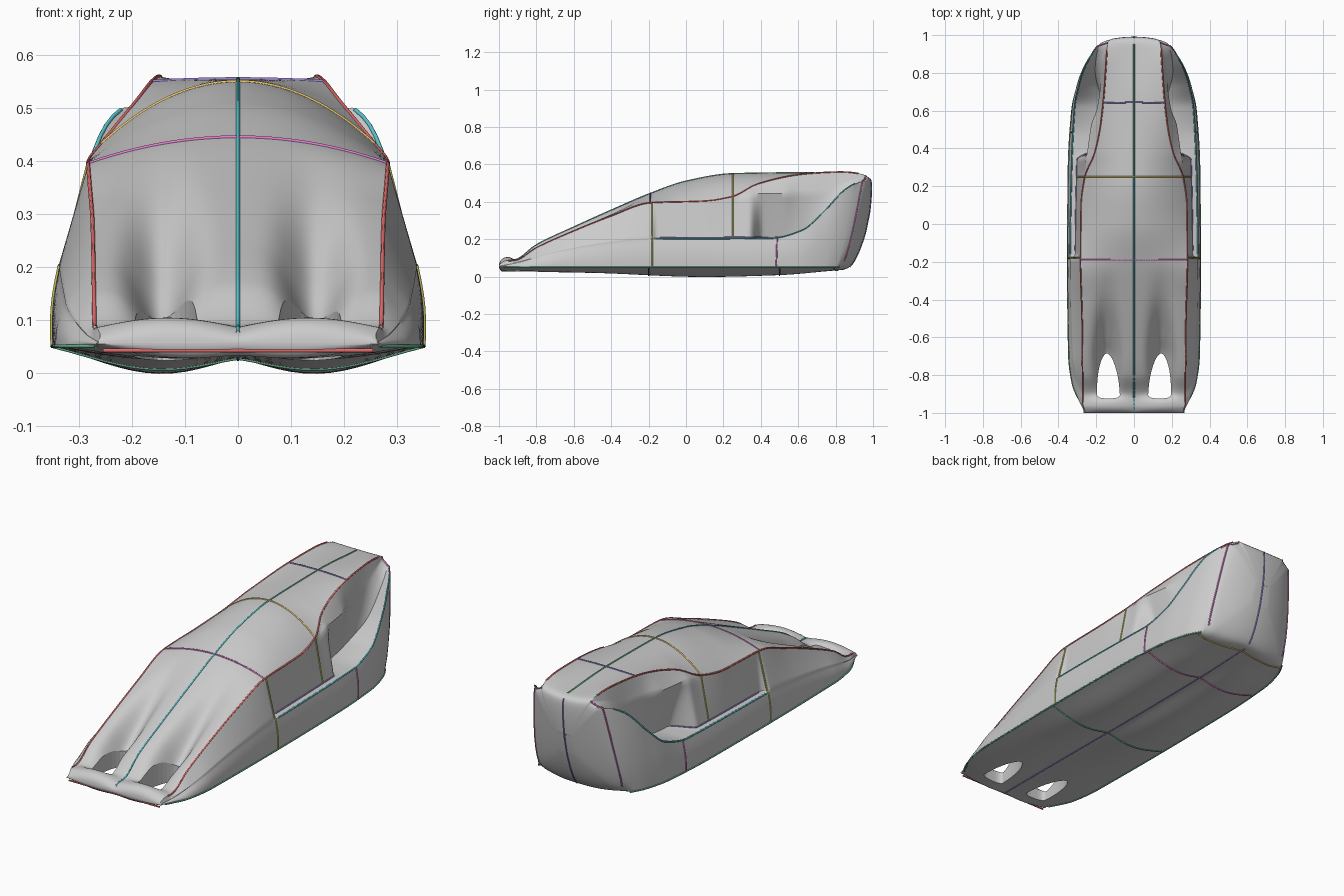
import bpy, bmesh, math
from mathutils import Vector

if "Cube" in bpy.data.objects:
    bpy.data.objects.remove(bpy.data.objects["Cube"])

# ---- profile helpers ------------------------------------------------------
def curve(*pairs):
    """Monotone cubic through (y, value) pairs."""
    ys, vs = [p[0] for p in pairs], [p[1] for p in pairs]
    sl = [(vs[i + 1] - vs[i]) / (ys[i + 1] - ys[i]) for i in range(len(ys) - 1)]
    tan = [sl[0]] + [2 * a * b / (a + b) if a * b > 0 else 0 for a, b in zip(sl, sl[1:])] + [sl[-1]]
    def f(y):
        y = min(max(y, ys[0]), ys[-1])
        i = max(k for k in range(len(ys) - 1) if ys[k] <= y)
        h = ys[i + 1] - ys[i]
        t = (y - ys[i]) / h
        return ((2*t**3 - 3*t**2 + 1) * vs[i] + (t**3 - 2*t**2 + t) * h * tan[i]
                + (3*t**2 - 2*t**3) * vs[i + 1] + (t**3 - t**2) * h * tan[i + 1])
    return f

# body lines as functions of y
top_z = curve((-1, .065), (-.965, .085), (-.92, .088), (-.8, .17), (-.6, .265), (-.4, .355),
              (-.19, .445), (0, .51), (.25, .55), (.6, .555), (.82, .535))
roof_x = curve((-1, .255), (-.95, .27), (-.5, .275), (-.19, .283), (.1, .28), (.25, .26),
               (.38, .207), (.55, .17), (.82, .14))
roof_z = curve((-1, .06), (-.965, .085), (-.92, .085), (-.8, .155), (-.6, .245), (-.4, .325),
               (-.19, .395), (.1, .405), (.25, .43), (.38, .495), (.6, .55), (.74, .56), (.82, .545))
sill_x = curve((-1, .25), (-.95, .28), (-.85, .325), (-.7, .345), (-.2, .351), (.3, .347),
               (.6, .328), (.73, .295), (.82, .245))
fender_x = curve((-1, .26), (-.9, .29), (-.7, .326), (-.2, .338), (.3, .33), (.6, .314),
                 (.7, .285), (.77, .24), (.82, .19))
fender_z = curve((-1, .055), (-.9, .075), (-.7, .13), (-.4, .18), (-.19, .2), (.45, .205),
                 (.6, .25), (.68, .34), (.76, .47), (.82, .52))
inset = curve((-1, 0), (-.19, 0), (-.16, .028), (.34, .028), (.41, .14), (.6, .14), (.75, .05), (.82, .006))
ledge_z = curve((-1, .057), (-.9, .077), (-.7, .133), (-.4, .185), (-.19, .206), (.45, .212),
                (.6, .235), (.68, .29), (.76, .43), (.82, .525))
shelf = curve((-1, 0), (.25, 0), (.36, .038), (.5, .05), (.58, .03), (.76, .015), (.82, .001))
floor_z = curve((-1, .033), (-.5, .03), (.1, .026), (.5, .028), (.82, .04))
belly = curve((-1, .006), (-.5, .012), (.1, .03), (.5, .022), (.82, .004))
dip = curve((-1, 0), (-.94, 0), (-.9, .03), (-.8, .1), (-.7, .122), (-.6, .09), (-.35, .015), (-.2, 0), (0, 0))
shear = curve((-1, 0), (.35, 0), (.6, .04), (.82, .13))
TAIL_ARC = .035

def section(y):
    """Right half of a cross-section: six strips from keel to roof centre."""
    S, F = (sill_x(y), .05), (fender_x(y), fender_z(y))
    G, R = (F[0] - inset(y), ledge_z(y)), (roof_x(y), roof_z(y))
    k = min(1, max(0, (y - .2) / .16))                # deck below the roof edge
    k = k * k * (3 - 2 * k)
    t = .5 + .5 * (1 - k)
    deck = (R[0] + shelf(y), max(min(R[1], .445), G[1] + .6 * (R[1] - G[1])))
    mid = (G[0] + (R[0] - G[0]) * .7, G[1] + (R[1] - G[1]) * .7)
    H = (mid[0] + (deck[0] - mid[0]) * k, mid[1] + (deck[1] - mid[1]) * k)
    crown = min(1, max(0, (y - .5) / .32)) ** 2       # tail plan curvature
    def place(x, z):
        lift = min(1, max(0, (z - .03) / .5)) ** .6
        return Vector((x, y + shear(y) * lift + TAIL_ARC * crown * (1 - min(1, x / .2) ** 2), z))
    def strip(a, b, n, bulge):
        return [place(a[0] + (b[0] - a[0]) * i / n + bulge * math.sin(math.pi * i / n),
                      a[1] + (b[1] - a[1]) * i / n) for i in range(n + 1)]
    low, up = [], []
    for i in range(15):
        u = i / 14
        low.append(place(S[0] * u, floor_z(y) + (.05 - floor_z(y)) * u**3 - belly(y) * math.sin(math.pi * u**.85)**1.5))
    for i in range(33):
        x = R[0] * (1 - i / 32)
        u = x / R[0]
        z = R[1] + (top_z(y) - R[1]) * (1 - u * u)
        z -= dip(y) * math.exp(-((x - .145) / .055) ** 2)
        if y < -.9:                                   # rolled double lip
            z += .018 * math.sin(math.pi * u) * min(1, (-.9 - y) / .04)
        up.append(place(x, z))
    return [low, strip(S, F, 8, .006), strip(F, G, 8, 0), strip(G, H, 8, 0), strip(H, R, 6, 0), up]

def half(y):
    pts = []
    for s in section(y):
        pts += s if not pts else s[1:]
    return pts

mirror = lambda p: Vector((-p.x, p.y, p.z))

def ring(y):
    h = half(y)
    return h + [mirror(p) for p in reversed(h[1:-1])]

# ---- body shell -----------------------------------------------------------
Y0, Y1, N = -.985, .82, 150
rings = [ring(Y0 + (Y1 - Y0) * i / N) for i in range(N + 1)]
front, rear = rings[0], rings[-1]
nose = [[Vector((p.x, -.985 - b, .055 + (p.z - .055) * s)) for p in front]
        for s, b in [(.15, .015), (.45, .013), (.75, .008)]]

def tail_ring(s):
    """Shrunken copy of the last section, pushed back into a pillow."""
    out = []
    for p in rear:
        x, z = p.x * s, .29 + (p.z - .29) * s
        lift = max(0, (z - .03) / .5) ** .6
        base = Y1 + .13 * lift + TAIL_ARC * (1 - min(1, abs(x) / .2) ** 2)
        out.append(Vector((x, base + .03 * (1 - s * s) ** .7, z)))
    return out

tail = [tail_ring(s) for s in (.97, .92, .85, .75, .62, .48, .34, .2, .08)]
rings = nose + rings + tail
bm = bmesh.new()
vs = [[bm.verts.new(p) for p in r] for r in rings]
M = len(vs[0])
for a, b in zip(vs, vs[1:]):
    for j in range(M):
        bm.faces.new((a[j], a[(j + 1) % M], b[(j + 1) % M], b[j]))
bm.faces.new(vs[0])
bm.faces.new(vs[-1])
bmesh.ops.recalc_face_normals(bm, faces=bm.faces)
soft = [v for r in vs[-len(tail) - 2:] for v in r]
for _ in range(8):                                    # round the tail corners
    bmesh.ops.smooth_vert(bm, verts=soft, factor=.5, use_axis_x=True, use_axis_y=True, use_axis_z=True)
top_i = len(half(Y1)) - 1
tail_line = [r[top_i].co.copy() for r in vs[-len(tail):]] + [r[0].co.copy() for r in reversed(vs[-len(tail):])]
tail_edge = [v.co.copy() for v in vs[-len(tail) - 1][14:top_i - 31]]
me = bpy.data.meshes.new("body_shell")
bm.to_mesh(me)
bm.free()
body = bpy.data.objects.new("body_shell", me)
bpy.context.collection.objects.link(body)

# ---- nose vents cut through the body ----------------------------------------
outline = []
for i in range(40):
    t = 2 * math.pi * i / 40
    c, s = math.cos(t), math.sin(t)
    outline.append((.06 * math.copysign(abs(c) ** (1.15 if s > 0 else .6), c), (.22 if s > 0 else .018) * s))
for side in (-1, 1):
    bm = bmesh.new()
    f = bm.faces.new([bm.verts.new((side * (.135 + .04 * max(0, y)) + x, -.905 + y, -.2)) for x, y in outline])
    up = bmesh.ops.extrude_face_region(bm, geom=[f])["geom"]
    bmesh.ops.translate(bm, vec=(0, 0, .7), verts=[v for v in up if isinstance(v, bmesh.types.BMVert)])
    bmesh.ops.recalc_face_normals(bm, faces=bm.faces)
    cm = bpy.data.meshes.new("vent_cutter")
    bm.to_mesh(cm)
    bm.free()
    cut = bpy.data.objects.new("vent_cutter", cm)
    bpy.context.collection.objects.link(cut)
    cut.hide_render = True
    cut.hide_set(True)
    mod = body.modifiers.new("vent", "BOOLEAN")
    mod.object, mod.operation, mod.solver = cut, "DIFFERENCE", "EXACT"
bpy.context.view_layer.objects.active = body
body.select_set(True)
bpy.ops.object.shade_smooth_by_angle(angle=math.radians(40))

# ---- coloured panel seams ---------------------------------------------------
def seam(name, pts, color, both=False):
    mat = bpy.data.materials.new(name)
    mat.diffuse_color = (*color, 1)
    mat.use_nodes = True
    mat.node_tree.nodes["Principled BSDF"].inputs["Base Color"].default_value = mat.diffuse_color
    cu = bpy.data.curves.new(name, "CURVE")
    cu.dimensions, cu.bevel_depth, cu.bevel_resolution = "3D", .004, 1
    for line in [pts] + ([[mirror(p) for p in pts]] if both else []):
        sp = cu.splines.new("POLY")
        sp.points.add(len(line) - 1)
        for q, p in zip(sp.points, line):
            q.co = (*p, 1)
    cu.materials.append(mat)
    bpy.context.collection.objects.link(bpy.data.objects.new(name, cu))

def along(strip, index, y0, y1, n=60):
    return [section(y0 + (y1 - y0) * i / n)[strip][index] for i in range(n + 1)]

def across(y, strip):
    h = section(y)[strip]
    h = h if strip else h[::-1]
    return h + [mirror(p) for p in reversed(h[:-1])]

teal, red, green = (.1, .55, .6), (.75, .15, .15), (.15, .5, .3)
magenta, violet, olive, amber = (.75, .2, .6), (.3, .2, .6), (.5, .5, .1), (.8, .55, .15)
seam("hood_centre_seam", along(5, -1, Y0, .25), teal)
seam("roof_centre_seam", along(5, -1, .25, .8), green)
seam("roof_edge_seam", along(5, 0, -.95, .79), red, True)
seam("sill_seam", along(0, -1, -.97, .8), green, True)
seam("fender_seam", along(1, -1, -.16, .79), teal, True)
seam("ledge_seam", along(3, 0, -.14, .4), violet, True)
seam("keel_seam", along(0, 0, -.97, .8), violet)
seam("hood_cross_seam", across(-.19, 5), magenta)
seam("windscreen_top_seam", across(.25, 5), amber)
seam("roof_rear_seam", across(.6, 5), violet)
seam("underbody_front_seam", across(-.2, 0), green)
seam("underbody_rear_seam", across(.5, 0), magenta)
seam("underbody_tail_seam", across(.78, 0), amber)
seam("door_front_seam", [p for k in (1, 3, 4) for p in section(-.18)[k]], olive, True)
seam("door_rear_seam", [p for k in (3, 4) for p in section(.25)[k]], olive, True)
seam("rear_fender_seam", section(.48)[1], magenta, True)
seam("tail_side_seam", tail_edge, magenta, True)
seam("tail_centre_seam", tail_line, violet)
seam("nose_lip_seam", [Vector((x * .255, -.995, .042)) for x in (-1, 0, 1)], red)
